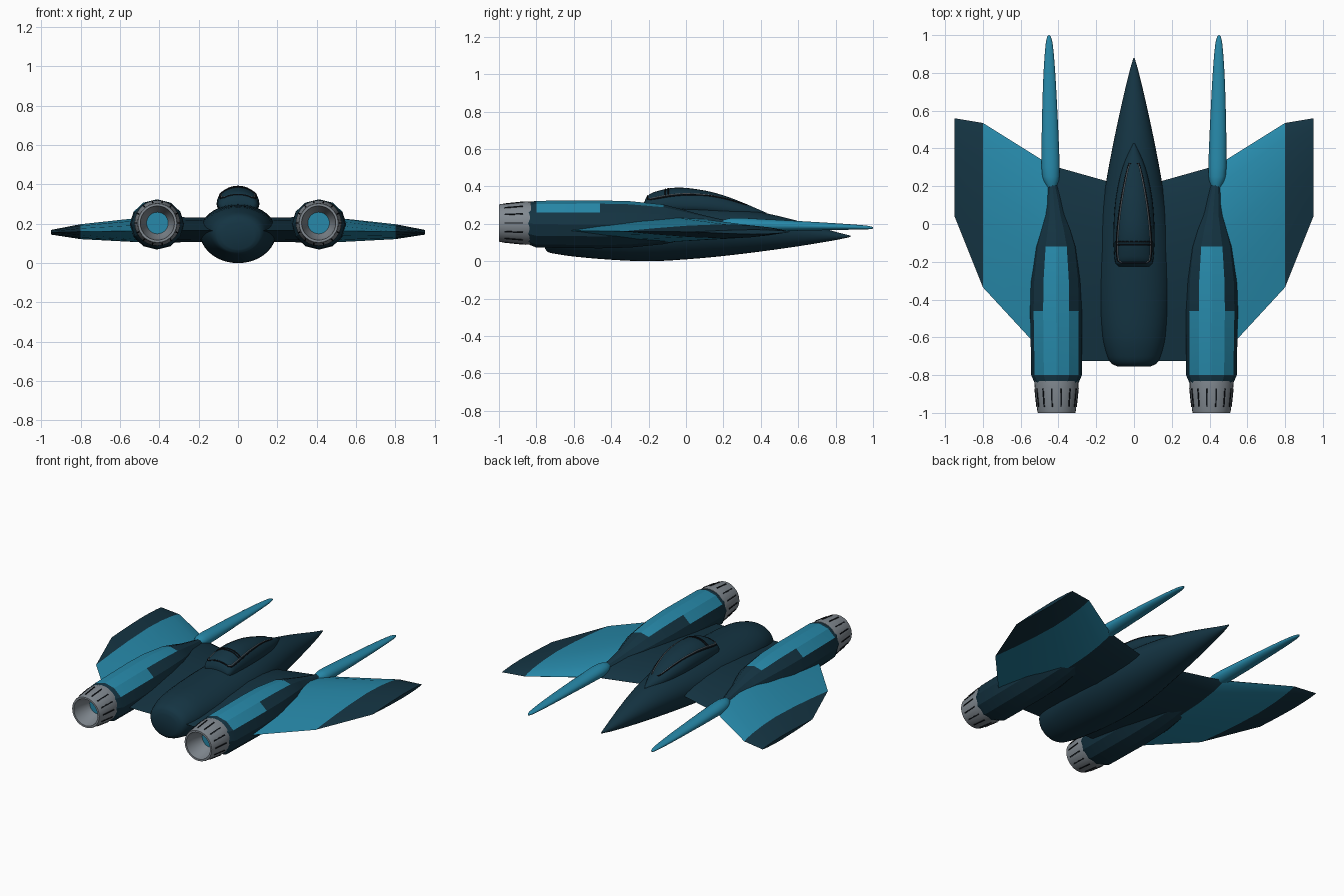
import bpy, bmesh, math
from mathutils import Matrix

if "Cube" in bpy.data.objects:
    bpy.data.objects.remove(bpy.data.objects["Cube"])


def material(name, rgb):
    m = bpy.data.materials.new(name)
    m.diffuse_color = (*rgb, 1)
    m.use_nodes = True
    m.node_tree.nodes["Principled BSDF"].inputs["Base Color"].default_value = m.diffuse_color
    return m


NAVY = material("dark navy", (0.007, 0.034, 0.055))
TEAL = material("bright teal", (0.02, 0.25, 0.40))
GREY = material("nozzle grey", (0.22, 0.25, 0.28))
BLACK = material("near black", (0.005, 0.007, 0.010))


def finish(ob, angle):
    bpy.ops.object.select_all(action='DESELECT')
    ob.select_set(True)
    bpy.context.view_layer.objects.active = ob
    if angle:
        bpy.ops.object.shade_smooth_by_angle(angle=math.radians(angle))


def mesh_object(name, bm, mats, angle=40):
    bmesh.ops.recalc_face_normals(bm, faces=bm.faces)
    me = bpy.data.meshes.new(name)
    bm.to_mesh(me)
    bm.free()
    for m in mats:
        me.materials.append(m)
    ob = bpy.data.objects.new(name, me)
    bpy.context.collection.objects.link(ob)
    finish(ob, angle)
    return ob


def skin(rings):
    """Join equal closed rings into a capped skin."""
    bm = bmesh.new()
    vr = [[bm.verts.new(p) for p in r] for r in rings]
    n = len(vr[0])
    for a, b in zip(vr, vr[1:]):
        for i in range(n):
            j = (i + 1) % n
            bm.faces.new((a[i], a[j], b[j], b[i]))
    bm.faces.new(vr[0])
    bm.faces.new(vr[-1])
    bm.faces.ensure_lookup_table()
    return bm


def oval(y, cx, cz, rx, up, down, n):
    """Cross-section across y with different upper and lower heights."""
    pts = []
    for i in range(n):
        a = math.tau * i / n
        s = math.sin(a)
        pts.append((cx + rx * math.cos(a), y, cz + s * (up if s > 0 else down)))
    return pts


def refine(st, k=4):
    """Smoothly subdivide a station table along its first column."""
    slopes = []
    for i in range(len(st)):
        a, b = st[max(i - 1, 0)], st[min(i + 1, len(st) - 1)]
        slopes.append([(q - p) / (b[0] - a[0]) for p, q in zip(a, b)])
    out = []
    for i in range(len(st) - 1):
        p, q, h = st[i], st[i + 1], st[i + 1][0] - st[i][0]
        for s in range(k):
            t = s / k
            h0, h1 = 2*t**3 - 3*t*t + 1, t**3 - 2*t*t + t
            h2, h3 = 3*t*t - 2*t**3, t**3 - t*t
            row = [h0*u + h1*h*m + h2*v + h3*h*n for u, v, m, n
                   in zip(p, q, slopes[i], slopes[i + 1])]
            row[0] = p[0] + h * t
            out.append(row)
    return out + [list(st[-1])]


# Fuselage: y, half width, bottom, top
body = [(-.755, .085, .07, .205), (-.74, .118, .05, .237), (-.70, .142, .04, .26),
        (-.6, .168, .025, .285), (-.4, .19, .008, .295), (-.2, .195, 0, .30),
        (0, .184, .01, .30), (.2, .152, .028, .288), (.4, .115, .052, .262),
        (.6, .073, .08, .215), (.8, .026, .113, .157), (.88, .003, .13, .137)]
rings = []
for y, rx, lo, hi in refine(body, 3):
    mid = lo + .53 * (hi - lo)
    rings.append(oval(y, 0, mid, max(rx, .003), hi - mid, mid - lo, 36))
mesh_object("fuselage", skin(rings), [NAVY], 50)

# Canopy: y, half width, base, top
dome = refine([(-.225, .08, .29, .312), (-.21, .096, .295, .345), (-.17, .104, .30, .370),
               (-.05, .109, .30, .394), (.1, .101, .295, .378), (.2, .085, .285, .352),
               (.3, .06, .27, .315), (.4, .02, .25, .272), (.43, .004, .245, .259)], 3)
mesh_object("canopy", skin([oval(y, 0, b, rx, t - b, .06, 28)
                            for y, rx, b, t in dome]), [NAVY], 50)


def on_canopy(x, y):
    for p, q in zip(dome, dome[1:]):
        if p[0] <= y <= q[0]:
            t = (y - p[0]) / (q[0] - p[0])
            _, rx, b, top = [u + (v - u) * t for u, v in zip(p, q)]
            return (x, y, b + (top - b) * math.sqrt(max(0, 1 - (x / rx) ** 2)))


def trim(name, pts, radius, mat, closed):
    """Thin bar following the canopy surface."""
    cu = bpy.data.curves.new(name, 'CURVE')
    cu.dimensions = '3D'
    cu.bevel_depth = radius
    cu.bevel_resolution = 1
    cu.materials.append(mat)
    sp = cu.splines.new('POLY')
    sp.points.add(len(pts) - 1)
    for p, c in zip(sp.points, pts):
        p.co = (*c, 1)
    sp.use_cyclic_u = closed
    ob = bpy.data.objects.new(name, cu)
    bpy.context.collection.objects.link(ob)


edge = refine([(-.205, .07), (-.19, .088), (-.1, .093), (0, .086), (.1, .073),
               (.2, .055), (.29, .035), (.32, .025)], 3)
for name, k, radius, mat in (("canopy_seal", 1, .004, BLACK),
                             ("canopy_frame", .93, .003, GREY)):
    loop = [on_canopy(k * x, y) for y, x in edge]
    loop += [on_canopy(-k * x, y) for y, x in reversed(edge)]
    back = [on_canopy(k * x, -.205) for x in (-.05, -.025, 0, .025, .05)]
    trim(name, loop + back, radius, mat, True)
for y in (-.095, -.11):
    trim("canopy_crossbar", [on_canopy(.088 * i / 8, y) for i in range(-8, 9)],
         .004, BLACK, False)

# Wing: x, leading y, trailing y, middle z, rise, drop
half = [(.12, .22, -.725, .165, .065, .055), (.44, .31, -.725, .165, .072, .062),
        (.8, .535, -.335, .16, .038, .038), (.95, .56, .04, .157, .012, .012)]
foil = [(.03, .25), (.1, .55), (.22, .85), (.38, 1), (.6, .8), (.8, .45)]
rings = []
for s, row in [(-1, r) for r in reversed(half)] + [(1, r) for r in half]:
    x, le, te, z, up, dn = row
    prof = [(0, 0)] + [(t, h * up) for t, h in foil] + [(1, .0)]
    prof += [(t, -h * dn) for t, h in reversed(foil)]
    rings.append([(s * x, le + (te - le) * t, z + h) for t, h in prof])
bm = skin(rings)
for f in bm.faces:
    f.material_index = int(.44 < abs(f.calc_center_median().x) < .8)
mesh_object("wing", bm, [NAVY, TEAL], 30)

# Engine pod: y, centre x, centre z, half width, half height
pod = [(-.845, .41, .203, .115, .112), (-.80, .41, .198, .134, .125),
       (-.46, .412, .197, .138, .128), (-.3, .412, .197, .134, .124),
       (-.12, .412, .197, .112, .106), (-.03, .414, .195, .085, .085),
       (.04, .418, .192, .06, .068), (.12, .424, .19, .045, .05),
       (.24, .435, .188, .02, .025)]
# Forward probe, same columns
probe = refine([(.165, .434, .198, .005, .006), (.19, .435, .197, .022, .02),
                (.25, .44, .195, .045, .037), (.4, .443, .192, .046, .034),
                (.6, .446, .189, .040, .026), (.8, .448, .185, .031, .018),
                (.95, .449, .181, .019, .011), (.99, .45, .179, .010, .007),
                (1.0, .45, .178, .003, .003)], 3)
# Nozzle profile: y, radius, outside then into the bore
lathe = [(-.83, .115), (-.86, .116), (-.99, .102), (-1.0, .099), (-1.0, .087),
         (-.95, .080), (-.88, .055)]

for s, side in ((-1, "left"), (1, "right")):
    bm = skin([oval(y, s * x, z, w, h, h, 12) for y, x, z, w, h in pod])
    for f in bm.faces:
        if len(f.verts) > 4:
            continue
        c = f.calc_center_median()
        slot = math.degrees(math.atan2(c.z - .197, abs(abs(c.x) - .412)))
        rear = -.80 < c.y < -.46 and slot > 30
        fore = -.46 < c.y < -.12 and slot > 60
        f.material_index = int(rear or fore)
    mesh_object(side + "_engine_pod", bm, [NAVY, TEAL], 25)

    mesh_object(side + "_probe", skin([oval(y, s * x, z, w, h, h, 20)
                                       for y, x, z, w, h in probe]), [TEAL], 50)

    bm = skin([oval(y, s * .41, .204, r, r, r, 28) for y, r in lathe])
    bm.faces[-1].material_index = 1
    mesh_object(side + "_nozzle", bm, [GREY, TEAL], 35)

    # Dark slits between the nozzle petals
    bm = bmesh.new()
    for i in range(14):
        m = (Matrix.Translation((s * .41, -.92, .204))
             @ Matrix.Rotation(math.tau * (i + .5) / 14, 4, 'Y')
             @ Matrix.Translation((0, 0, .1095)) @ Matrix.Rotation(.107, 4, 'X')
             @ Matrix.Diagonal((.007, .10, .006, 1)))
        bmesh.ops.create_cube(bm, size=1, matrix=m)
    mesh_object(side + "_nozzle_slits", bm, [BLACK], 0)
